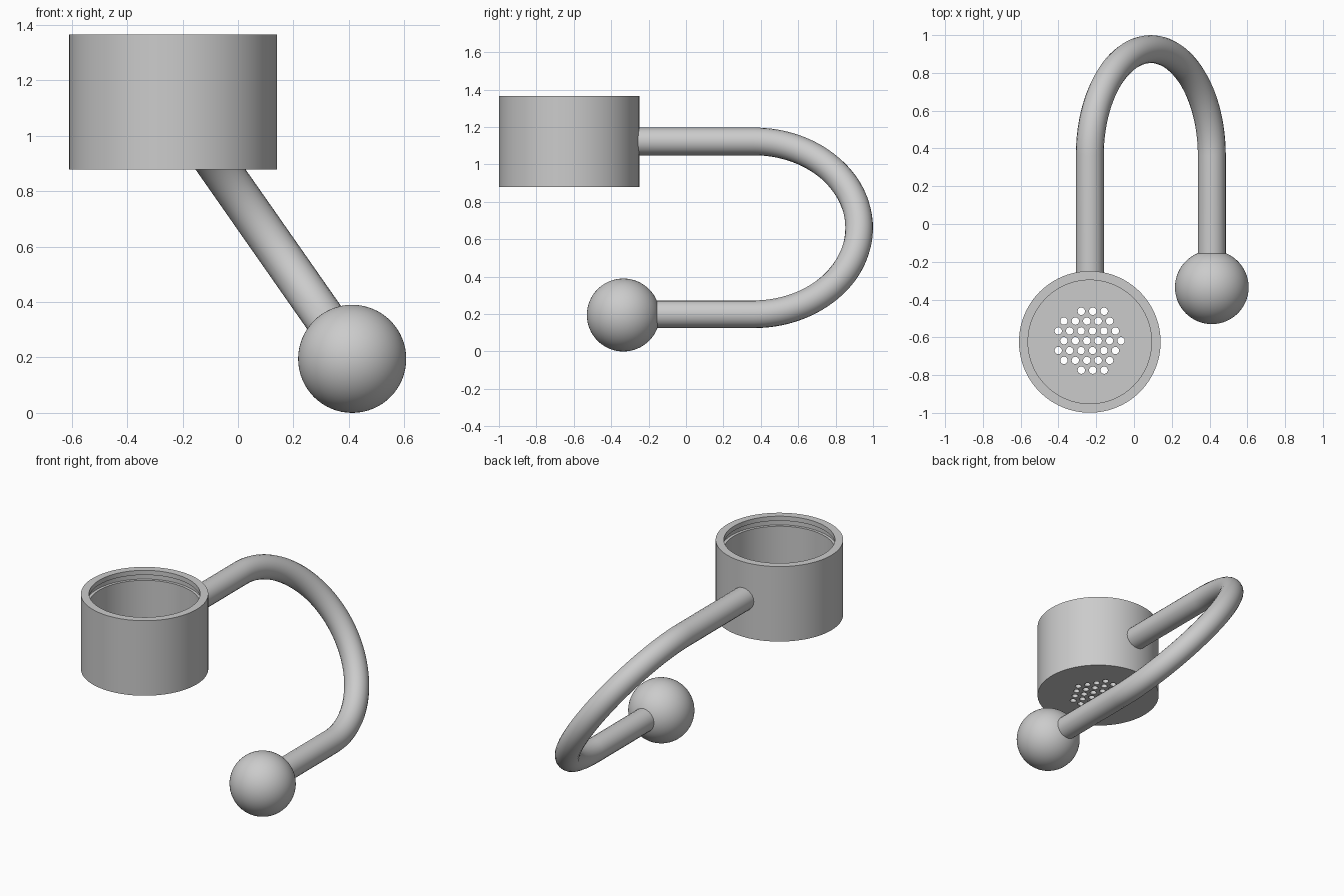
import bpy, bmesh
from math import sin, cos, pi
from mathutils import Vector

if "Cube" in bpy.data.objects:
    bpy.data.objects.remove(bpy.data.objects["Cube"])

grey = bpy.data.materials.new("plain_grey")
grey.use_nodes = True
COLOUR = (0.6, 0.6, 0.6, 1)
grey.diffuse_color = COLOUR
grey.node_tree.nodes["Principled BSDF"].inputs["Base Color"].default_value = COLOUR

CUP = Vector((-0.234, -0.624, 0.878))
BALL = Vector((0.412, -0.335, 0.195))


def activate(obj):
    bpy.ops.object.select_all(action="DESELECT")
    obj.select_set(True)
    bpy.context.view_layer.objects.active = obj


def finish(obj):
    obj.data.materials.clear()
    obj.data.materials.append(grey)
    activate(obj)
    bpy.ops.object.shade_smooth_by_angle()


def lathe(name, profile, location, sides):
    """Revolve a (radius, height) profile about z and cap both ends."""
    bm = bmesh.new()
    rings = [[bm.verts.new((r * cos(2 * pi * i / sides), r * sin(2 * pi * i / sides), z))
              for i in range(sides)] for r, z in profile]
    for a, b in zip(rings, rings[1:]):
        for i in range(sides):
            j = (i + 1) % sides
            bm.faces.new((a[i], a[j], b[j], b[i]))
    bm.faces.new(rings[0])
    bm.faces.new(rings[-1])
    bmesh.ops.recalc_face_normals(bm, faces=bm.faces)
    mesh = bpy.data.meshes.new(name)
    bm.to_mesh(mesh)
    bm.free()
    obj = bpy.data.objects.new(name, mesh)
    obj.location = location
    bpy.context.collection.objects.link(obj)
    return obj


# Open cup with a snap groove just below the inner rim
HEIGHT, OUTER, INNER, GROOVE, FLOOR = 0.487, 0.375, 0.327, 0.345, 0.05
cup = lathe("strainer_cup", [
    (OUTER, 0), (OUTER, HEIGHT), (INNER, HEIGHT), (INNER, HEIGHT - 0.03),
    (GROOVE, HEIGHT - 0.03), (GROOVE, HEIGHT - 0.065), (INNER, HEIGHT - 0.065),
    (INNER, FLOOR)], CUP, 96)

# Staggered drain holes: first x and hole count of each row, back to front
PITCH, ROW = 0.0605, 0.052
rows = [(-0.279, 3), (-0.371, 5), (-0.401, 6), (-0.371, 6),
        (-0.401, 6), (-0.371, 5), (-0.279, 3)]
bm = bmesh.new()
for k, (start, count) in enumerate(rows):
    for n in range(count):
        new = bmesh.ops.create_cone(bm, cap_ends=True, segments=20,
                                    radius1=0.0195, radius2=0.0195, depth=0.2)
        centre = Vector((start + n * PITCH, -0.618 + (3 - k) * ROW, CUP.z + FLOOR / 2))
        bmesh.ops.translate(bm, verts=new["verts"], vec=centre)
mesh = bpy.data.meshes.new("hole_cutter")
bm.to_mesh(mesh)
bm.free()
cutter = bpy.data.objects.new("hole_cutter", mesh)
cutter.hide_render = True
bpy.context.collection.objects.link(cutter)
cut = cup.modifiers.new("drain_holes", "BOOLEAN")
cut.operation, cut.solver, cut.object = "DIFFERENCE", "EXACT", cutter
activate(cup)
bpy.ops.object.modifier_apply(modifier=cut.name)
bpy.data.objects.remove(cutter)
finish(cup)

# Hooked arm: straight, half circle in a slanted plane, straight
TUBE, BEND_Y, STEPS = 0.074, 0.362, 64
top = Vector((CUP.x, BEND_Y, 1.123))
low = Vector((BALL.x, BEND_Y, 0.199))
middle, half = (top + low) / 2, (top - low) / 2
back = Vector((0, half.length, 0))
path = [Vector((top.x, CUP.y + 0.35, top.z))]
path += [middle + half * cos(pi * i / STEPS) + back * sin(pi * i / STEPS)
         for i in range(STEPS + 1)]
path.append(Vector((low.x, BALL.y + 0.1, low.z)))

curve = bpy.data.curves.new("hooked_arm", "CURVE")
curve.dimensions = "3D"
curve.bevel_depth = TUBE
curve.bevel_resolution = 8
curve.use_fill_caps = True
spline = curve.splines.new("POLY")
spline.points.add(len(path) - 1)
for point, p in zip(spline.points, path):
    point.co = (*p, 1)
arm = bpy.data.objects.new("hooked_arm", curve)
bpy.context.collection.objects.link(arm)
activate(arm)
bpy.ops.object.convert(target="MESH")
finish(bpy.context.object)

# Ball at the lower end of the arm
bpy.ops.mesh.primitive_uv_sphere_add(segments=64, ring_count=32, radius=0.195, location=BALL)
ball = bpy.context.object
ball.name = "ball_end"
finish(ball)
